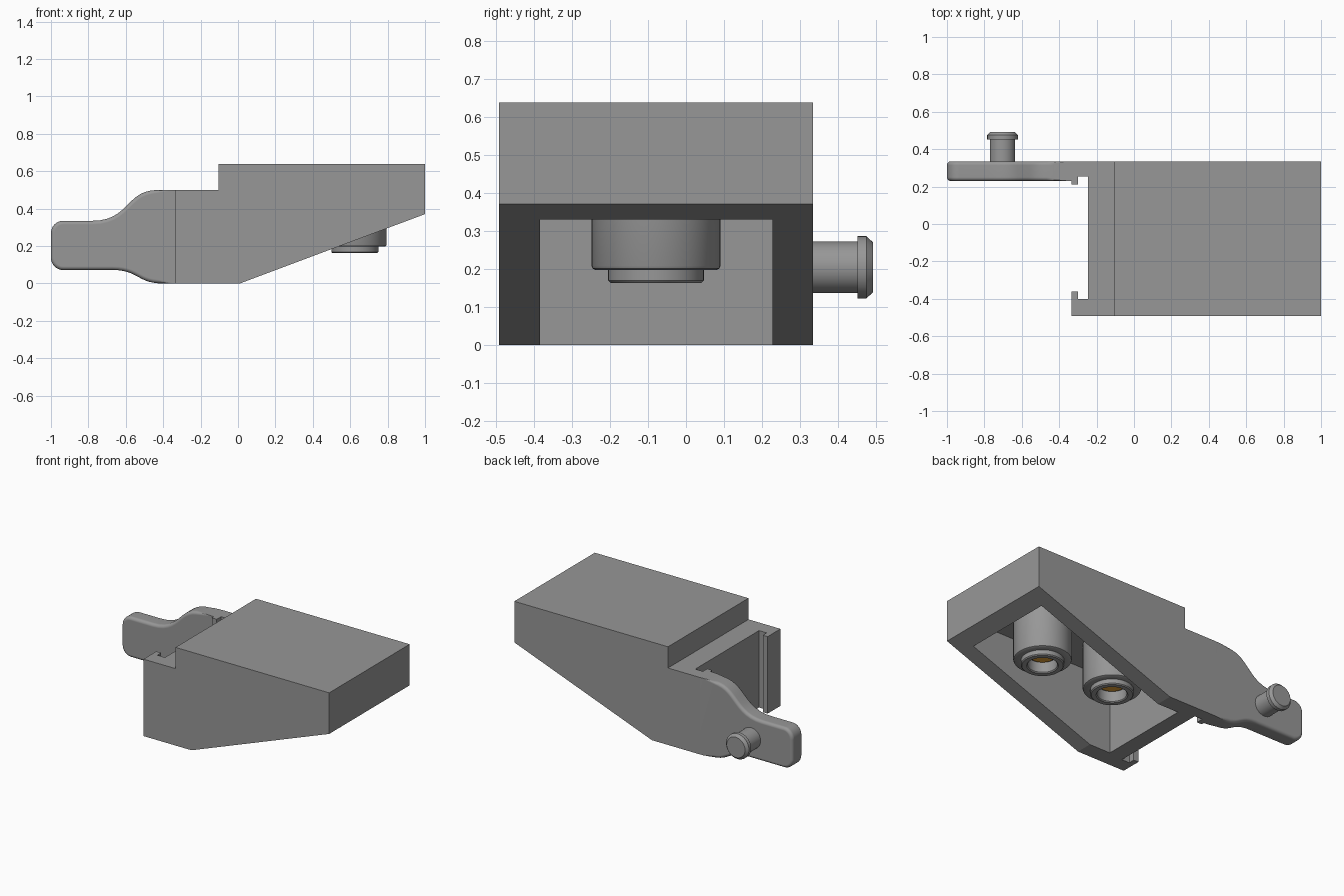
import bpy, bmesh, math
from mathutils import Vector, Matrix
from mathutils.geometry import interpolate_bezier

if "Cube" in bpy.data.objects:
    bpy.data.objects.remove(bpy.data.objects["Cube"])

Y0, Y1 = -0.492, 0.335         # outer side faces of the housing
ARM_IN = 0.23                  # inner face of the arm


def material(name, color):
    mat = bpy.data.materials.new(name)
    mat.diffuse_color = color
    mat.use_nodes = True
    mat.node_tree.nodes["Principled BSDF"].inputs["Base Color"].default_value = mat.diffuse_color
    return mat


dark = material("dark_grey", (0.31, 0.31, 0.31, 1))
gold = material("gold", (0.8, 0.36, 0.04, 1))


def finish(name, bm, smooth=False, mat=dark):
    bmesh.ops.recalc_face_normals(bm, faces=bm.faces[:])
    me = bpy.data.meshes.new(name)
    bm.to_mesh(me)
    bm.free()
    me.materials.append(mat)
    ob = bpy.data.objects.new(name, me)
    bpy.context.collection.objects.link(ob)
    bpy.ops.object.select_all(action='DESELECT')
    ob.select_set(True)
    bpy.context.view_layer.objects.active = ob
    if smooth:
        bpy.ops.object.shade_smooth_by_angle(angle=math.radians(35))
    return ob


def prism(points, start, step):
    """Extrude a closed outline; start maps a 2D point to 3D."""
    bm = bmesh.new()
    face = bm.faces.new([bm.verts.new(start(*p)) for p in points])
    ext = bmesh.ops.extrude_face_region(bm, geom=[face])['geom']
    bmesh.ops.translate(bm, vec=step, verts=[v for v in ext if isinstance(v, bmesh.types.BMVert)])
    return bm


def rect(x0, x1, z0, z1):
    return [(x0, z0), (x1, z0), (x1, z1), (x0, z1)]


def side_prism(points, y0, y1):
    return prism(points, lambda x, z: (x, y0, z), (0, y1 - y0, 0))


def lathe(name, profile, matrix, mat=dark, seg=48):
    """Revolve (radius, height) points about z, then place with matrix."""
    bm = bmesh.new()
    vs = [bm.verts.new((r, 0, h)) for r, h in profile]
    es = [bm.edges.new(p) for p in zip(vs, vs[1:])]
    bmesh.ops.spin(bm, geom=vs + es, cent=(0, 0, 0), axis=(0, 0, 1),
                   angle=math.tau, steps=seg, use_duplicate=False)
    bmesh.ops.remove_doubles(bm, verts=bm.verts[:], dist=1e-5)
    bmesh.ops.transform(bm, matrix=matrix, verts=bm.verts[:])
    return finish(name, bm, True, mat)


def cut(target, cutter):
    mod = target.modifiers.new("cut", 'BOOLEAN')
    mod.operation, mod.solver, mod.object = 'DIFFERENCE', 'EXACT', cutter
    cutter.hide_render = True
    bpy.context.view_layer.objects.active = target
    bpy.ops.object.modifier_apply(modifier=mod.name)
    bpy.data.objects.remove(cutter)


# Housing: wedge-bottomed shell, hollow from below
housing = finish("housing", side_prism(
    [(-0.335, 0), (0.01, 0), (1, 0.371), (1, 0.5), (-0.335, 0.5)], Y0, Y1))
cut(housing, finish("cavity_cutter", side_prism(rect(-0.14, 0.89, -0.1, 0.49), -0.385, 0.228)))

# T-shaped slide channel at the rear
channel = [(-0.4, -0.36), (-0.3, -0.36), (-0.3, -0.4), (-0.245, -0.4),
           (-0.245, 0.255), (-0.3, 0.255), (-0.3, 0.21), (-0.4, 0.21)]
cut(housing, finish("channel_cutter", prism(channel, lambda x, y: (x, y, -0.1), (0, 0, 0.8))))

# Lid
finish("lid", side_prism(rect(-0.105, 1, 0.5, 0.638), Y0, Y1))


# Arm: curved outline with rounded tip and softened rims
def curve(*pts, n=14):
    return [(p.x, p.y) for p in interpolate_bezier(*[Vector(p) for p in pts], n)]


def arc(cx, cz, r, a0, a1, n=8):
    return [(cx + r * math.cos(math.radians(a0 + (a1 - a0) * i / n)),
             cz + r * math.sin(math.radians(a0 + (a1 - a0) * i / n))) for i in range(n + 1)]


outline = ([(-0.335, 0.5)]
           + curve((-0.43, 0.5), (-0.60, 0.5), (-0.58, 0.335), (-0.78, 0.335))
           + arc(-0.935, 0.27, 0.065, 90, 180)
           + arc(-0.935, 0.137, 0.065, 180, 270)
           + curve((-0.67, 0.072), (-0.53, 0.072), (-0.54, 0), (-0.40, 0))
           + [(-0.335, 0)])
bm = side_prism(outline, ARM_IN, Y1)
rims = [e for e in bm.edges
        if abs(e.verts[0].co.y - e.verts[1].co.y) < 1e-5
        and max(v.co.x for v in e.verts) < -0.39]
bmesh.ops.bevel(bm, geom=rims, offset=0.02, segments=4, profile=0.5, affect='EDGES')
arm = finish("arm", bm, True)
flat = arm.modifiers.new("flat_sides", 'WEIGHTED_NORMAL')   # keeps the big faces flat
flat.keep_sharp = True

# Peg with a chamfered head on the outer side of the arm
lathe("peg", [(0, -0.02), (0.068, -0.02), (0.068, 0.117), (0.082, 0.117),
              (0.082, 0.14), (0.066, 0.157), (0, 0.157)],
      Matrix.Translation((-0.703, Y1, 0.204)) @ Matrix.Rotation(-math.pi / 2, 4, 'X'))

# Two hanging sockets with gold contacts
for i, x in enumerate((0.625, 0.10)):
    place = Matrix.Translation((x, -0.079, 0))
    lathe(f"socket_{i + 1}",
          [(0, 0.495), (0.17, 0.495), (0.17, 0.208), (0.167, 0.201), (0.16, 0.197),
           (0.126, 0.197), (0.126, 0.169), (0.12, 0.163), (0.092, 0.163), (0.086, 0.169),
           (0.086, 0.235), (0, 0.235)], place)
    lathe(f"contact_{i + 1}",
          [(0, 0.24), (0.074, 0.24), (0.074, 0.228), (0, 0.228)], place, gold)
